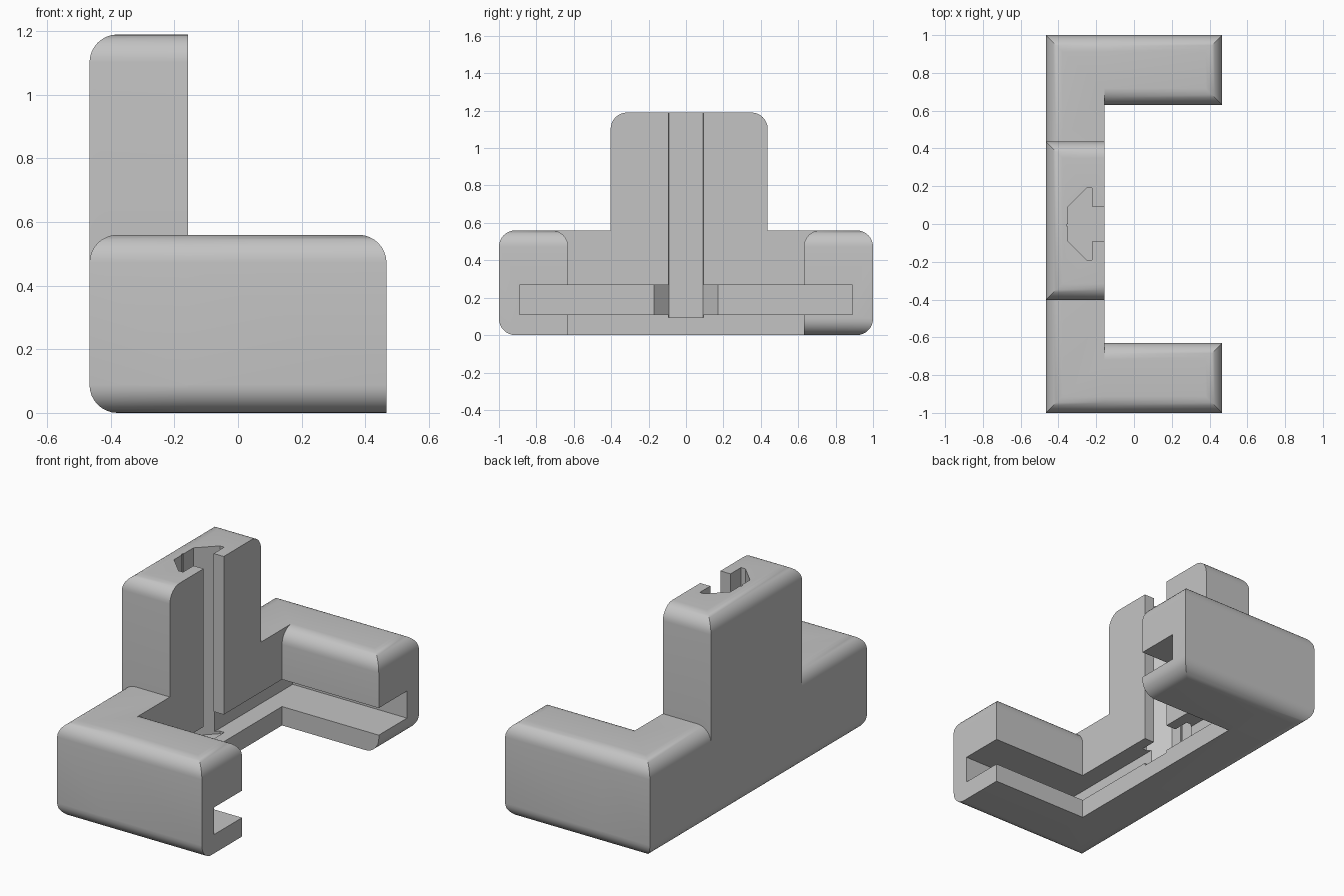
import bpy, bmesh, math
from mathutils import Vector

if "Cube" in bpy.data.objects:
    bpy.data.objects.remove(bpy.data.objects["Cube"], do_unlink=True)

RADIUS = 0.088
BACK, INNER, END = -0.467, -0.157, 0.467   # main x planes
ARM, BASE_TOP, TOP = 0.63, 0.56, 1.19      # arm inner y, heights

grey = bpy.data.materials.new("plain grey")
grey.use_nodes = True
colour = (0.55, 0.55, 0.55, 1)
grey.diffuse_color = colour
grey.node_tree.nodes["Principled BSDF"].inputs["Base Color"].default_value = colour


def finish(bm, name):
    bmesh.ops.recalc_face_normals(bm, faces=bm.faces[:])
    mesh = bpy.data.meshes.new(name)
    bm.to_mesh(mesh)
    bm.free()
    mesh.materials.append(grey)
    obj = bpy.data.objects.new(name, mesh)
    bpy.context.collection.objects.link(obj)
    return obj


def box(name, lo, hi, rounded=()):
    """Box whose listed edges, given as (x, y, z) side signs, are filleted."""
    lo, hi = Vector(lo), Vector(hi)
    mid, half = (lo + hi) / 2, (hi - lo) / 2
    bm = bmesh.new()
    bmesh.ops.create_cube(bm, size=2)
    edges = [e for e in bm.edges
             if tuple(round((e.verts[0].co[i] + e.verts[1].co[i]) / 2)
                      for i in range(3)) in rounded]
    for v in bm.verts:
        v.co = Vector(mid[i] + half[i] * v.co[i] for i in range(3))
    if edges:
        bmesh.ops.bevel(bm, geom=edges, offset=RADIUS, offset_type='OFFSET',
                        segments=8, profile=0.5, affect='EDGES')
    return finish(bm, name)


def prism(name, outline, z0, z1):
    bm = bmesh.new()
    face = bm.faces.new([bm.verts.new((x, y, z0)) for x, y in outline])
    geom = bmesh.ops.extrude_face_region(bm, geom=[face])["geom"]
    bmesh.ops.translate(bm, vec=(0, 0, z1 - z0),
                        verts=[g for g in geom if isinstance(g, bmesh.types.BMVert)])
    return finish(bm, name)


def combine(target, tool, operation):
    mod = target.modifiers.new(operation.lower(), 'BOOLEAN')
    mod.operation, mod.solver, mod.object = operation, 'EXACT', tool
    bpy.context.view_layer.objects.active = target
    bpy.ops.object.modifier_apply(modifier=mod.name)
    bpy.data.objects.remove(tool, do_unlink=True)


# Long back rail, rounded along the outside and both ends
body = box("bracket_body", (BACK, -1, 0), (INNER, 1, BASE_TOP),
           [(-1, 0, 1), (-1, 0, -1), (0, 1, 1), (0, 1, -1), (0, -1, 1), (0, -1, -1)])

# Two arms; only the rear one is rounded under its tip
top_edges = [(0, 1, 1), (0, -1, 1), (1, 0, 1)]
rear_arm = box("rear_arm", (INNER, ARM, 0), (END, 1, BASE_TOP),
               top_edges + [(0, 1, -1), (1, 0, -1)])
front_arm = box("front_arm", (INNER, -1, 0), (END, -ARM, BASE_TOP),
                top_edges + [(0, -1, -1)])

# Tower flush with the rail
tower = box("tower", (BACK, -0.403, 0.3), (INNER, 0.437, TOP),
            [(-1, 0, 1), (0, 1, 1), (0, -1, 1)])
for part in (rear_arm, front_arm, tower):
    combine(body, part, 'UNION')

# Horizontal slot around the inside of the U
slot = box("slot_cutter", (-0.27, -0.89, 0.11), (0.6, 0.89, 0.268))
slot.hide_render = True
combine(body, slot, 'DIFFERENCE')

# Vertical T-shaped channel with a fine groove in its back wall
half = [(-0.1, 0.093), (-0.222, 0.093), (-0.222, 0.19), (-0.25, 0.19), (-0.35, 0.09)]
groove = [(-0.35, 0.0), (-0.356, 0.0), (-0.356, -0.014), (-0.35, -0.014)]
outline = half + groove + [(x, -y) for x, y in reversed(half)]
channel = prism("channel_cutter", outline, 0.095, 1.4)
channel.hide_render = True
combine(body, channel, 'DIFFERENCE')

# Smooth fillets, crisp edges
bpy.ops.object.select_all(action='DESELECT')
body.select_set(True)
bpy.context.view_layer.objects.active = body
bpy.ops.object.shade_smooth_by_angle(angle=math.radians(25))
